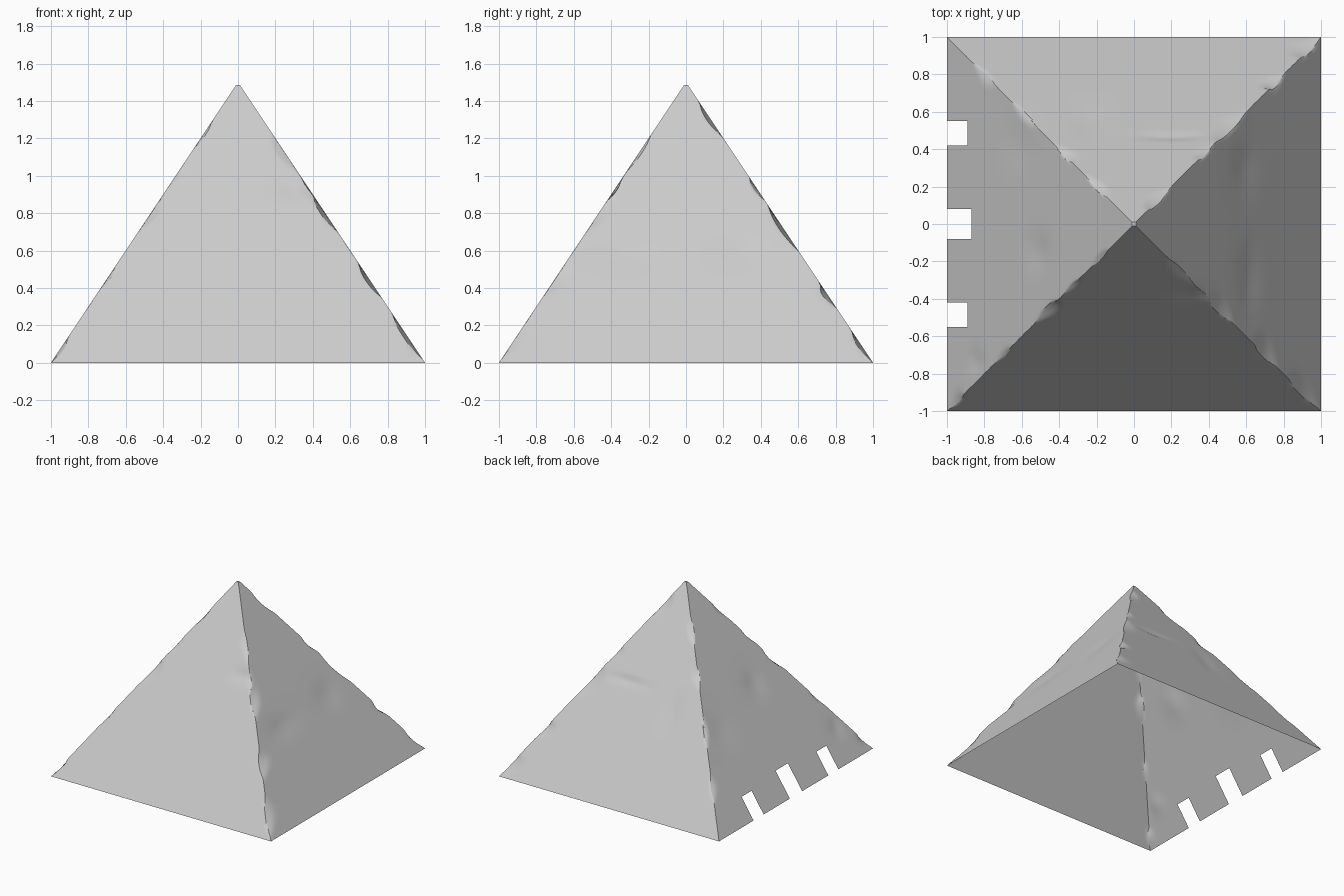
import bpy, bmesh, math, random
from mathutils import Vector

if "Cube" in bpy.data.objects:
    bpy.data.objects.remove(bpy.data.objects["Cube"])

random.seed(4)
SLOPE_TOP, HEIGHT = 1.5, 1.485
RINGS, COLS = 72, 28

# Chips knocked off each ridge: height, half length, depth, share cut from the x wall
CHIPS = {
    (1, -1): [(1.12, .10, .012, .25), (.92, .06, .012, .2), (.80, .10, .02, .75),
              (.44, .09, .02, .8), (.14, .12, .018, .75)],
    (1, 1): [(1.30, .09, .018, .25), (.93, .06, .014, .3), (.72, .12, .02, .2),
             (.36, .06, .022, .3), (.09, .08, .018, .2)],
    (-1, -1): [(1.22, .07, .010, .7), (1.0, .06, .010, .35), (.80, .09, .02, .35),
               (.45, .06, .01, .6), (.07, .06, .015, .7)],
    (-1, 1): [(1.20, .09, .014, .3), (.94, .07, .015, .25), (.62, .09, .012, .65),
              (.30, .08, .012, .7)],
}
# Dents in the walls: position in plan, spread along x and y, depth
DENTS = [(-.52, -.15, .06, .08, .012), (-.62, .42, .08, .12, .008), (-.85, -.74, .04, .04, .012),
         (.2, .47, .15, .015, .012), (.3, -.38, .08, .03, .012), (.6, .3, .06, .12, .010),
         (.62, -.3, .05, .16, .010), (-.25, .55, .06, .08, .008)]


def weather(p):
    """Move a point of the clean pyramid inward where it is chipped or dented."""
    x, y, z = p
    r = 1 - z / SLOPE_TOP
    dx = dy = 0
    for cx, cy, sx, sy, depth in DENTS:
        d = depth * math.exp(-((x - cx) / sx) ** 2 - ((y - cy) / sy) ** 2)
        if abs(x) >= r - 1e-6:
            dx -= math.copysign(d, x)
        if abs(y) >= r - 1e-6:
            dy -= math.copysign(d, y)
    key = (1 if x > 0 else -1, 1 if y > 0 else -1)
    ax, ay = abs(x), abs(y)
    for cz, half, depth, a in CHIPS[key]:
        t = abs(z - cz) / half
        if t < 1 and z > 0:
            b = 1 - a
            e = a * ax + b * ay - (r - depth * (1 - t * t))
            if e > 0:
                n2 = a * a + b * b
                ax -= e * a / n2
                ay -= e * b / n2
    return Vector((key[0] * ax + dx, key[1] * ay + dy, z))


# Four sloping walls, open underneath, with columns crowded toward the ridges
bm = bmesh.new()
across = [math.sin(math.pi * (i / COLS - .5)) for i in range(COLS)]
rings = []
for k in range(RINGS + 1):
    z = HEIGHT * k / RINGS
    r = 1 - z / SLOPE_TOP
    ring = []
    for side in range(4):
        c, s = round(math.cos(side * math.pi / 2)), round(math.sin(side * math.pi / 2))
        for u in across:
            x, y = r, r * u
            ring.append(bm.verts.new(weather((c * x - s * y, s * x + c * y, z))))
    rings.append(ring)
n = 4 * COLS
for low, high in zip(rings, rings[1:]):
    for i in range(n):
        j = (i + 1) % n
        bm.faces.new((low[i], low[j], high[j], high[i]))
bm.faces.new(rings[-1])

# Three notches in the lower edge of the left wall
NOTCHES = [(-.55, -.42, .165), (-.08, .08, .195), (.42, .55, .165)]


def slice_left(co, no):
    faces = [f for f in bm.faces if f.calc_center_median().x < -.7 and f.normal.x < -.5]
    geom = faces + list({e for f in faces for e in f.edges}) + list({v for f in faces for v in f.verts})
    bmesh.ops.bisect_plane(bm, geom=geom, dist=1e-5, plane_co=co, plane_no=no)
    bm.normal_update()


bm.normal_update()
for y0, y1, top in NOTCHES:
    slice_left((0, y0, 0), (0, 1, 0))
    slice_left((0, y1, 0), (0, 1, 0))
for top in (.165, .195):
    slice_left((0, 0, top), (0, 0, 1))
gone = []
for f in bm.faces:
    c = f.calc_center_median()
    if c.x < 0 and any(y0 < c.y < y1 and c.z < top for y0, y1, top in NOTCHES):
        gone.append(f)
bmesh.ops.delete(bm, geom=gone, context='FACES')

me = bpy.data.meshes.new("pyramid_roof")
bm.to_mesh(me)
bm.free()
roof = bpy.data.objects.new("pyramid_roof", me)
bpy.context.collection.objects.link(roof)
bpy.context.view_layer.objects.active = roof
roof.select_set(True)
bpy.ops.object.shade_smooth_by_angle(angle=math.radians(30))
